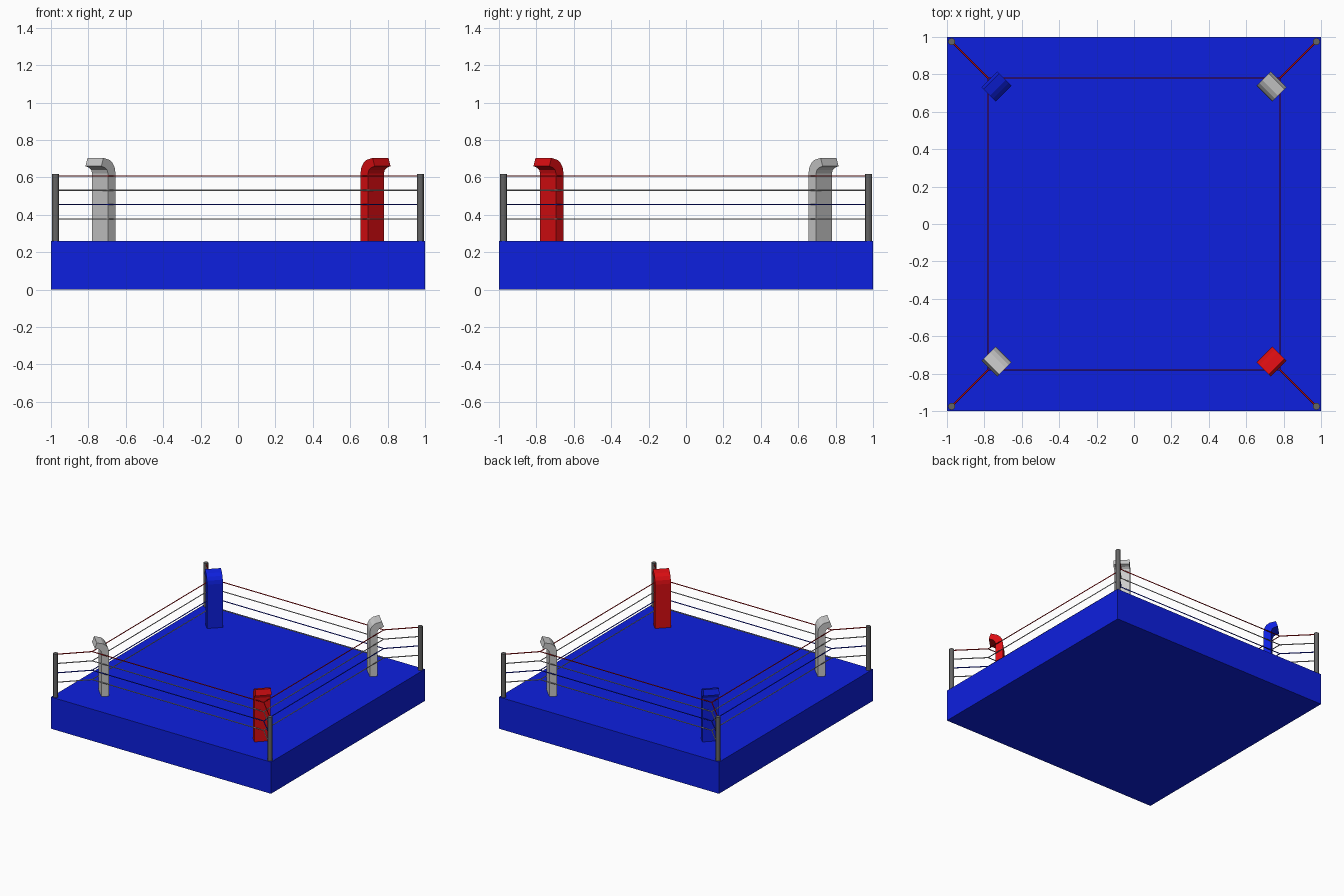
import bpy, bmesh, math
from mathutils import Vector

if "Cube" in bpy.data.objects:
    bpy.data.objects.remove(bpy.data.objects["Cube"])

def material(name, rgb):
    m = bpy.data.materials.new(name)
    m.diffuse_color = (*rgb, 1)
    m.use_nodes = True
    m.node_tree.nodes["Principled BSDF"].inputs["Base Color"].default_value = m.diffuse_color
    return m

BLUE = material("blue", (0.004, 0.014, 0.74))
RED = material("red", (0.70, 0.004, 0.006))
STEEL = material("steel", (0.13, 0.13, 0.13))
CORNERS = [(-1, -1), (1, -1), (1, 1), (-1, 1)]

def finish(bm, name, mat=None):
    bmesh.ops.recalc_face_normals(bm, faces=bm.faces)
    me = bpy.data.meshes.new(name)
    bm.to_mesh(me)
    bm.free()
    ob = bpy.data.objects.new(name, me)
    bpy.context.collection.objects.link(ob)
    if mat:
        me.materials.append(mat)
    return ob

# platform
bm = bmesh.new()
bmesh.ops.create_cube(bm, size=1)
bmesh.ops.scale(bm, vec=(2, 2, 0.26), verts=bm.verts)
bmesh.ops.translate(bm, vec=(0, 0, 0.13), verts=bm.verts)
finish(bm, "platform", BLUE)

# corner posts
for sx, sy in CORNERS:
    bpy.ops.mesh.primitive_cylinder_add(vertices=12, radius=0.019, depth=0.367,
                                        location=(sx * 0.975, sy * 0.975, 0.4335))
    post = bpy.context.object
    post.name = "corner_post"
    post.data.materials.append(STEEL)
    bpy.ops.object.shade_smooth_by_angle()

# corner pads: hooked profile (distance along the diagonal, height)
PAD = [(0.986, 0.26), (0.986, 0.62), (0.991, 0.65), (1.006, 0.675), (1.03, 0.693),
       (1.078, 0.705), (1.093, 0.66), (1.066, 0.652), (1.05, 0.64), (1.043, 0.62), (1.043, 0.26)]

def pad(sx, sy, mat):
    out = Vector((sx, sy, 0)).normalized()
    side = Vector((-out.y, out.x, 0))
    bm = bmesh.new()
    face = bm.faces.new([bm.verts.new(out * d + side * -0.06 + Vector((0, 0, z))) for d, z in PAD])
    ext = bmesh.ops.extrude_face_region(bm, geom=[face], use_keep_orig=True)
    moved = [g for g in ext["geom"] if isinstance(g, bmesh.types.BMVert)]
    bmesh.ops.translate(bm, vec=side * 0.12, verts=moved)
    finish(bm, "corner_pad", mat)

for (sx, sy), mat in zip(CORNERS, (None, RED, None, BLUE)):
    pad(sx, sy, mat)

# ropes: a square loop per level, tied back to each post
def rope(z, mat):
    cu = bpy.data.curves.new("rope", 'CURVE')
    cu.dimensions = '3D'
    cu.bevel_depth = 0.004
    cu.bevel_resolution = 1
    cu.use_fill_caps = True
    paths = [([(x * 0.78, y * 0.78) for x, y in CORNERS], True)]
    paths += [([(x * 0.78, y * 0.78), (x * 0.97, y * 0.97)], False) for x, y in CORNERS]
    for pts, closed in paths:
        sp = cu.splines.new('POLY')
        sp.points.add(len(pts) - 1)
        for p, (x, y) in zip(sp.points, pts):
            p.co = (x, y, z, 1)
        sp.use_cyclic_u = closed
    ob = bpy.data.objects.new("rope", cu)
    bpy.context.collection.objects.link(ob)
    if mat:
        cu.materials.append(mat)
    bpy.ops.object.select_all(action='DESELECT')
    ob.select_set(True)
    bpy.context.view_layer.objects.active = ob
    bpy.ops.object.convert(target='MESH')

for z, mat in ((0.608, RED), (0.532, None), (0.455, BLUE), (0.378, None)):
    rope(z, mat)
